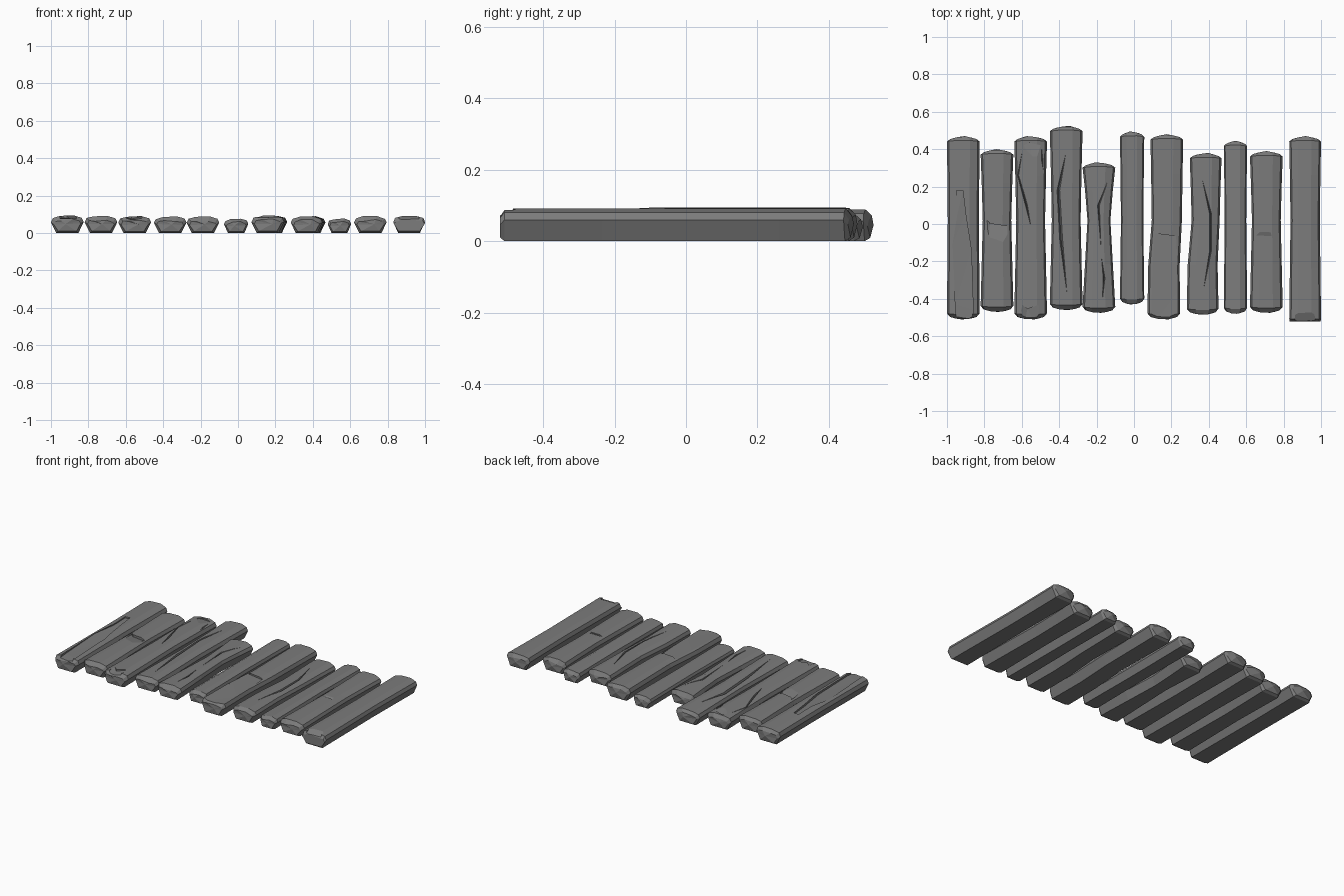
import bpy
import bmesh
import random
from mathutils import Vector

random.seed(4)
if "Cube" in bpy.data.objects:
    bpy.data.objects.remove(bpy.data.objects["Cube"])

wood = bpy.data.materials.new("weathered grey wood")
wood.use_nodes = True
GREY = (0.2, 0.2, 0.2, 1)
wood.diffuse_color = GREY
wood.node_tree.nodes["Principled BSDF"].inputs["Base Color"].default_value = GREY

# Plank cross-section: half-width and height fractions
SECTION = [(-.68, 0), (.68, 0), (1, .62), (.88, .86), (.4, 1), (-.45, .98), (-.88, .85), (-1, .6)]


def make_object(name, bm):
    bmesh.ops.recalc_face_normals(bm, faces=bm.faces)
    mesh = bpy.data.meshes.new(name)
    bm.to_mesh(mesh)
    bm.free()
    obj = bpy.data.objects.new(name, mesh)
    bpy.context.collection.objects.link(obj)
    return obj


def plank(name, left, right, front, back, height, waist, skew, blunt):
    """Lofted plank with a narrow waist and rough, chipped ends."""
    bm = bmesh.new()
    mid, half = (left + right) / 2, (right - left) / 2
    section = [(x, z - random.uniform(0, .05) if z > .8 else z) for x, z in SECTION]

    def ring(y, width, bulge, tip):
        verts = []
        side = 1 if y > 0 else -1
        for x, z in section:
            if tip:
                z = .1 + z * random.uniform(.58, .72)
            px = mid + x * half * width + skew * side
            py = y - side * bulge * x * x
            verts.append(bm.verts.new((px, py, z * height)))
        return verts

    fw, fb, fc = (.97, 0, .012) if blunt else (.82, .014, .025)
    rings = [ring(front, fw, fb, True),
             ring(front + fc, 1, fb / 2, False),
             ring(front * .45, (1 + waist) / 2, 0, False),
             ring(.02, waist, 0, False),
             ring(back * .55, (1 + waist) / 2, 0, False),
             ring(back - .022, 1, .007, False),
             ring(back - .003, .82, .014, True)]
    n = len(SECTION)
    for a, b in zip(rings, rings[1:]):
        for i in range(n):
            j = (i + 1) % n
            bm.faces.new((a[i], a[j], b[j], b[i]))
    # Splintered end faces meet at an off-centre point
    for verts, y in ((rings[0], front), (rings[-1], back)):
        tip = bm.verts.new((mid + random.uniform(-.3, .3) * half, y, height * .5))
        for i in range(n):
            bm.faces.new((verts[i], verts[(i + 1) % n], tip))
    obj = make_object(name, bm)
    obj.data.materials.append(wood)
    return obj


def crack(path, width=.016, depth=.07):
    """V-shaped cutter following a path and tapering at both ends."""
    bm = bmesh.new()
    rows = []
    for i, (x, y) in enumerate(path):
        w = .001 if i in (0, len(path) - 1) else width
        apex = .09 if w < .01 else depth
        rows.append([bm.verts.new(p) for p in ((x - w, y, .12), (x + w, y, .12), (x, y, apex))])
    for a, b in zip(rows, rows[1:]):
        for i in range(3):
            j = (i + 1) % 3
            bm.faces.new((a[i], a[j], b[j], b[i]))
    bm.faces.new(rows[0])
    bm.faces.new(rows[-1])
    bmesh.ops.triangulate(bm, faces=bm.faces)
    return make_object("crack_cutter", bm)


def chip(outline):
    """Cutter with a floor through the outline points, open upward."""
    bm = bmesh.new()
    low = [bm.verts.new(p) for p in outline]
    high = [bm.verts.new((x, y, .15)) for x, y, z in outline]
    n = len(low)
    bm.faces.new(low)
    bm.faces.new(high)
    for i in range(n):
        j = (i + 1) % n
        bm.faces.new((low[i], low[j], high[j], high[i]))
    bmesh.ops.triangulate(bm, faces=bm.faces)
    return make_object("chip_cutter", bm)


def carve(obj, cutters):
    for cutter in cutters:
        mod = obj.modifiers.new("carve", 'BOOLEAN')
        mod.operation = 'DIFFERENCE'
        mod.solver = 'EXACT'
        mod.object = cutter
    graph = bpy.context.evaluated_depsgraph_get()
    carved = bpy.data.meshes.new_from_object(obj.evaluated_get(graph))
    obj.modifiers.clear()
    obj.data = carved
    for cutter in cutters:
        bpy.data.objects.remove(cutter)


# left, right, front, back, height, waist, skew
PLANKS = [(-1, -.825, -.51, .47, .095, .95, 0),
          (-.82, -.645, -.47, .4, .095, .87, 0),
          (-.64, -.465, -.51, .47, .092, .88, 0),
          (-.45, -.275, -.46, .525, .09, .88, 0),
          (-.275, -.1, -.475, .33, .09, .7, 0),
          (-.075, .055, -.43, .495, .078, .92, 0),
          (.08, .255, -.51, .48, .096, .92, .008),
          (.29, .46, -.485, .38, .092, .88, .008),
          (.48, .605, -.48, .445, .078, .92, 0),
          (.62, .795, -.475, .39, .093, .88, 0),
          (.83, 1, -.52, .47, .096, .92, 0)]
planks = [plank(f"plank_{i + 1}", *row, blunt=(i == len(PLANKS) - 1))
          for i, row in enumerate(PLANKS)]

# Long split running to the front end of the first plank
carve(planks[0], [chip([(-.95, .18, .083), (-.915, .18, .083), (-.9, .05, .08), (-.87, -.14, .078),
                        (-.86, -.46, .078), (-.87, -.55, .075), (-.95, -.55, .075), (-.955, -.43, .08),
                        (-.97, -.11, .084), (-.945, .05, .084)])])
# Broken step across the second plank
carve(planks[1], [chip([(-.785, .02, .078), (-.77, .002, .075), (-.675, -.012, .075),
                        (-.68, -.14, .098), (-.78, -.12, .098)])])
# Cracks and chipped ends
carve(planks[2], [crack([(-.59, .43), (-.62, .26), (-.575, .1), (-.55, -.02)]),
                  crack([(-.495, .43), (-.49, .34), (-.48, .24)]),
                  chip([(-.59, .42, .085), (-.56, .435, .08), (-.495, .42, .085), (-.53, .3, .097)]),
                  chip([(-.61, -.42, .09), (-.57, -.455, .075), (-.505, -.43, .09),
                        (-.52, -.55, .07), (-.59, -.55, .07)])])
carve(planks[3], [crack([(-.36, .4), (-.405, .18), (-.39, -.08), (-.355, -.4)], .02, .062)])
carve(planks[4], [crack([(-.115, .3), (-.19, .1), (-.175, -.15)], .014),
                  crack([(-.175, -.17), (-.16, -.29), (-.17, -.42)], .012)])
# Stepped layer on the front half of the seventh plank
carve(planks[6], [chip([(.105, -.05, .085), (.225, -.065, .08), (.24, -.35, .082),
                        (.225, -.55, .083), (.09, -.55, .084), (.1, -.2, .086)])])
carve(planks[7], [crack([(.36, .26), (.41, .05), (.41, -.14), (.37, -.36)], .014)])
# Shallow dents
carve(planks[9], [chip([(.65, -.02, .097), (.73, -.025, .097), (.735, -.065, .083), (.645, -.06, .084)])])
carve(planks[10], [chip([(.86, -.47, .093), (.91, -.44, .093), (.965, -.47, .093),
                         (.97, -.55, .06), (.86, -.55, .06)])])
